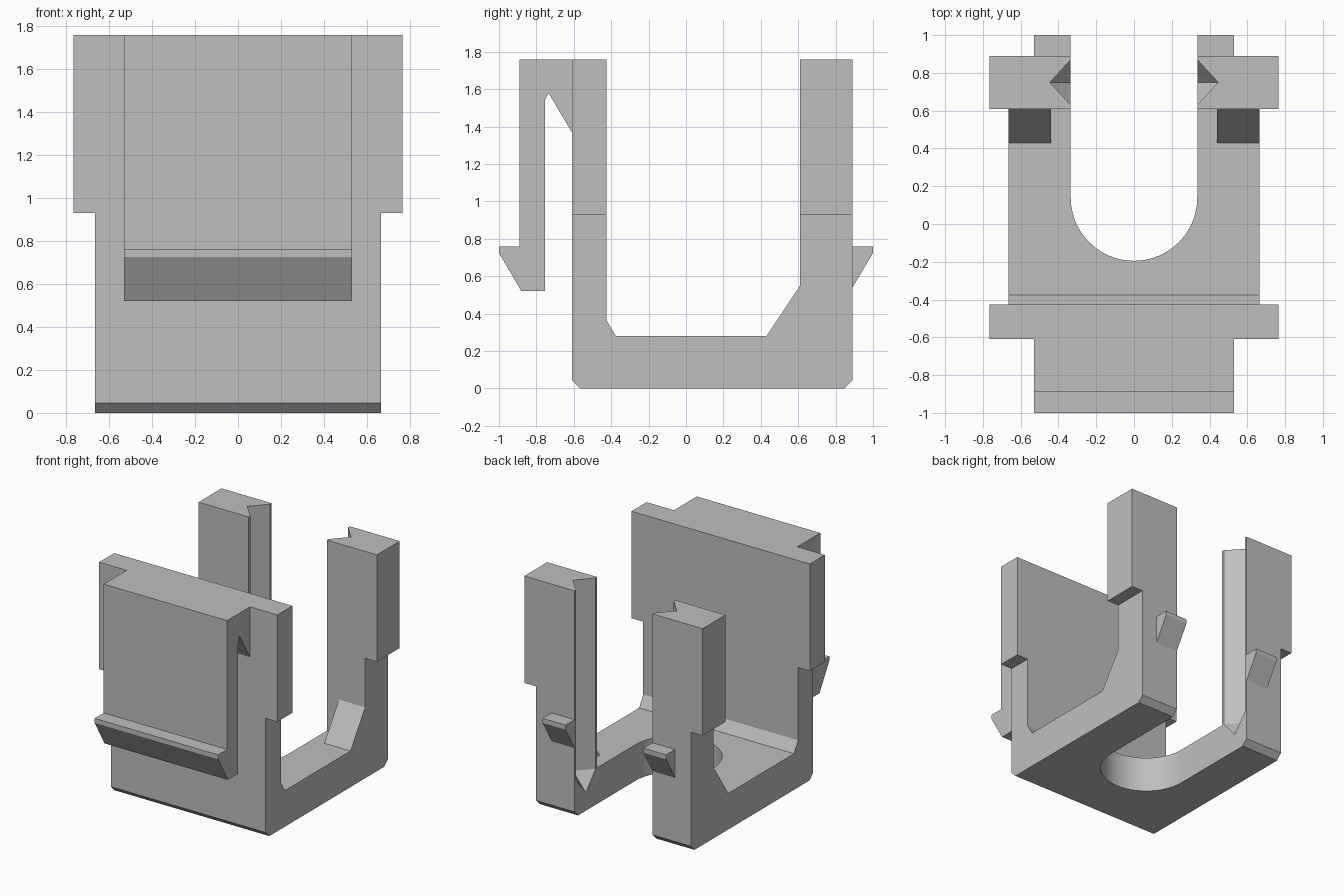
import bpy, bmesh, math

if "Cube" in bpy.data.objects:
    bpy.data.objects.remove(bpy.data.objects["Cube"])

grey = bpy.data.materials.new("plain_grey")
grey.use_nodes = True
GREY = (0.52, 0.52, 0.52, 1)
grey.diffuse_color = GREY
grey.node_tree.nodes["Principled BSDF"].inputs["Base Color"].default_value = GREY

WALL = 0.665     # half width of the body
EAR = 0.765      # half width of the ears
SLOT = 0.335     # half width of the slot
TOP = 1.76


def finish(name, bm):
    bmesh.ops.recalc_face_normals(bm, faces=bm.faces)
    mesh = bpy.data.meshes.new(name)
    bm.to_mesh(mesh)
    bm.free()
    mesh.materials.append(grey)
    ob = bpy.data.objects.new(name, mesh)
    bpy.context.collection.objects.link(ob)
    return ob


def prism(name, profile, lo, hi, axis="x"):
    """Extrude a (y, z) profile along x, or an (x, y) profile along z."""
    place = (lambda a, b, t: (t, a, b)) if axis == "x" else (lambda a, b, t: (a, b, t))
    bm = bmesh.new()
    low = [bm.verts.new(place(a, b, lo)) for a, b in profile]
    high = [bm.verts.new(place(a, b, hi)) for a, b in profile]
    bm.faces.new(low)
    bm.faces.new(high)
    for i in range(len(low)):
        j = (i + 1) % len(low)
        bm.faces.new((low[i], low[j], high[j], high[i]))
    return finish(name, bm)


def rect(a0, a1, b0, b1):
    return [(a0, b0), (a1, b0), (a1, b1), (a0, b1)]


def combine(target, tool, operation):
    mod = target.modifiers.new(operation.lower(), "BOOLEAN")
    mod.operation = operation
    mod.solver = "EXACT"
    mod.object = tool
    bpy.context.view_layer.objects.active = target
    bpy.ops.object.modifier_apply(modifier=mod.name)
    bpy.data.objects.remove(tool)


# Body: U-shaped side profile with chamfered lower edges
body = prism("body", [
    (-0.565, 0), (0.845, 0), (0.89, 0.045), (0.89, TOP), (0.61, TOP),
    (0.61, 0.28), (-0.375, 0.28), (-0.425, 0.365), (-0.425, TOP),
    (-0.61, TOP), (-0.61, 0.045)], -WALL, WALL)

# Wider ears on the upper half of the front wall and back posts
for y0, y1 in ((-0.61, -0.425), (0.61, 0.89)):
    combine(body, prism("ears", rect(y0, y1, 0.93, TOP), -EAR, EAR), "UNION")

# Round-ended slot, open at the back
CENTRE, STEPS = 0.14, 40
outline = [(SLOT, 1.2), (-SLOT, 1.2)]
for i in range(STEPS + 1):
    a = math.pi * (1 + i / STEPS)
    outline.append((SLOT * math.cos(a), CENTRE + SLOT * math.sin(a)))
combine(body, prism("slot_cutter", outline, -0.2, 2, "z"), "DIFFERENCE")

# Pointed V grooves down the inner faces of the back posts
for s in (-1, 1):
    bm = bmesh.new()
    for dx, dy in ((0.11, 0), (-0.11, 0), (0, 0.12), (0, -0.12)):
        for z in (0.28, 1.9):
            bm.verts.new((s * (SLOT + dx), 0.75 + dy, z))
    bm.verts.new((s * SLOT, 0.75, 0.14))
    bmesh.ops.convex_hull(bm, input=bm.verts)
    combine(body, finish("groove_cutter", bm), "DIFFERENCE")

bpy.ops.object.select_all(action="DESELECT")
body.select_set(True)
bpy.context.view_layer.objects.active = body
bpy.ops.object.shade_smooth_by_angle(angle=math.radians(20))

# Front spring clip hanging from the top of the wall
prism("front_clip", [
    (-0.61, TOP), (-0.89, TOP), (-0.89, 0.76), (-1, 0.76), (-1, 0.725),
    (-0.88, 0.52), (-0.755, 0.52), (-0.755, 1.54), (-0.735, 1.58),
    (-0.61, 1.37)], -0.53, 0.53)

# Back catches and post gussets, mirrored
for s, side in ((-1, "right"), (1, "left")):
    prism("back_catch_" + side,
          [(0.89, 0.76), (1, 0.76), (1, 0.725), (0.89, 0.54)],
          *sorted((s * SLOT, s * 0.53)))
    prism("gusset_" + side, [(0.43, 0.28), (0.61, 0.28), (0.61, 0.55)],
          *sorted((s * 0.44, s * WALL)))
